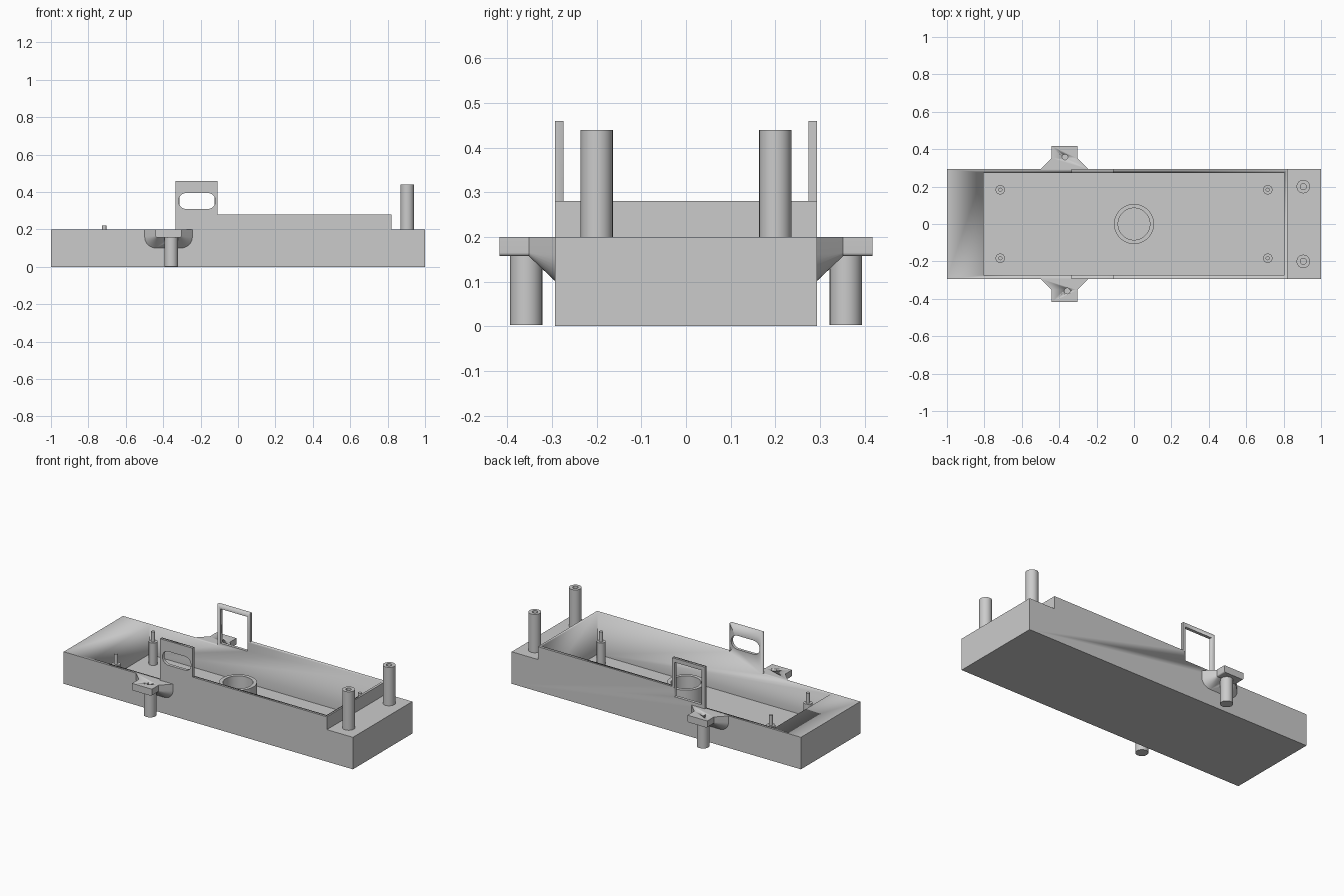
import bpy, bmesh, math
from mathutils import Vector

if "Cube" in bpy.data.objects:
    bpy.data.objects.remove(bpy.data.objects["Cube"])

grey = bpy.data.materials.new("light grey")
grey.diffuse_color = (0.6, 0.6, 0.6, 1)
grey.use_nodes = True
grey.node_tree.nodes["Principled BSDF"].inputs["Base Color"].default_value = grey.diffuse_color


def finish(bm, name):
    """Turn a bmesh into a named, smooth-by-angle object."""
    bmesh.ops.remove_doubles(bm, verts=bm.verts, dist=1e-5)
    bmesh.ops.recalc_face_normals(bm, faces=bm.faces)
    me = bpy.data.meshes.new(name)
    bm.to_mesh(me)
    bm.free()
    me.materials.append(grey)
    ob = bpy.data.objects.new(name, me)
    bpy.context.collection.objects.link(ob)
    bpy.ops.object.select_all(action='DESELECT')
    ob.select_set(True)
    bpy.context.view_layer.objects.active = ob
    bpy.ops.object.shade_smooth_by_angle(angle=math.radians(30))
    return ob


def loft(name, rings):
    """Skin a list of matching closed rings and cap both ends."""
    bm = bmesh.new()
    vs = [[bm.verts.new(p) for p in ring] for ring in rings]
    n = len(vs[0])
    for a, b in zip(vs, vs[1:]):
        for i in range(n):
            j = (i + 1) % n
            bm.faces.new((a[i], a[j], b[j], b[i]))
    bm.faces.new(vs[0])
    bm.faces.new(vs[-1])
    return finish(bm, name)


def extrude_y(name, xz, y0, y1):
    return loft(name, [[(x, y, z) for x, z in xz] for y in (y0, y1)])


def lathe(name, profile, x, y, n=32):
    """Revolve (radius, height) points about a vertical axis at x, y."""
    bm = bmesh.new()
    vs = [bm.verts.new((x + r, y, z)) for r, z in profile]
    es = [bm.edges.new(p) for p in zip(vs, vs[1:])]
    bmesh.ops.spin(bm, geom=vs + es, cent=(x, y, 0), axis=(0, 0, 1),
                   angle=math.tau, steps=n)
    bmesh.ops.dissolve_degenerate(bm, dist=1e-6, edges=bm.edges)
    return finish(bm, name)


def cut(ob, cutter):
    mod = ob.modifiers.new("cut", 'BOOLEAN')
    mod.operation, mod.solver, mod.object = 'DIFFERENCE', 'EXACT', cutter
    bpy.context.view_layer.objects.active = ob
    bpy.ops.object.modifier_apply(modifier=mod.name)
    bpy.data.objects.remove(cutter)


def rect(x0, x1, z0, z1):
    return [(x0, z0), (x1, z0), (x1, z1), (x0, z1)]


W = 0.293    # half depth of the case
IN = 0.274   # half depth of the cavity

# Case: side outline with raised rim and tabs, hollowed from above
outline = [(-1, 0), (1, 0), (1, 0.2), (0.82, 0.2), (0.82, 0.28), (-0.11, 0.28),
           (-0.11, 0.46), (-0.335, 0.46), (-0.335, 0.2), (-1, 0.2)]
case = extrude_y("case", outline, -W, W)
cut(case, extrude_y("cavity", rect(-0.805, 0.805, 0.02, 0.6), -IN, IN))

# Front tab slot and back tab window
slot = []
for cx, start in ((-0.163, -90), (-0.275, 90)):
    for i in range(17):
        a = math.radians(start + 180 * i / 16)
        slot.append((cx + 0.043 * math.cos(a), 0.352 + 0.043 * math.sin(a)))
cut(case, extrude_y("slot_cutter", slot, -0.4, -0.2))
cut(case, extrude_y("window_cutter", rect(-0.314, -0.125, 0.22, 0.435), 0.2, 0.4))

# Ring on the cavity floor
lathe("floor_ring", [(0.107, 0.018), (0.107, 0.165), (0.085, 0.165), (0.085, 0.018)],
      0, 0, 48)


def ear_section(x0, x1, z0, z1, r, y):
    """Rectangle with its two lower corners rounded."""
    pts = [(x1, y, z1), (x0, y, z1)]
    for cx, start in ((x0 + r, 180), (x1 - r, 270)):
        for i in range(9):
            a = math.radians(start + 90 * i / 8)
            pts.append((cx + r * math.cos(a), y, z0 + r + r * math.sin(a)))
    return pts


for s, side in ((-1, "front"), (1, "back")):
    # Tall hollow-topped posts on the right shelf
    lathe(side + "_tall_post", [(0, 0.195), (0.036, 0.195), (0.036, 0.44),
          (0.016, 0.44), (0.016, 0.3), (0, 0.3)], 0.905, s * 0.2)

    # Stepped locating pins in the cavity corners
    for x, end in ((-0.715, "left"), (0.715, "right")):
        lathe(f"{side}_{end}_pin", [(0, 0.018), (0.025, 0.018), (0.025, 0.16),
              (0.011, 0.16), (0.011, 0.222), (0, 0.222)], x, s * 0.183, 24)

    # Flared mounting ear with screw hole
    ear = loft(side + "_ear", [
        ear_section(-0.5, -0.243, 0.1, 0.2, 0.06, s * (W - 0.001)),
        ear_section(-0.44, -0.303, 0.157, 0.2, 0.008, s * 0.352),
        ear_section(-0.44, -0.303, 0.157, 0.2, 0.008, s * 0.418)])
    hx = -0.357 if s < 0 else -0.369
    cut(ear, lathe("hole_cutter", [(0, 0.05), (0.015, 0.05), (0.015, 0.3), (0, 0.3)],
                   hx, s * 0.358))

    # Leg under the ear, with the hole continued into it
    lathe(side + "_leg", [(0, 0.003), (0.036, 0.003), (0.036, 0.158),
          (0.015, 0.158), (0.015, 0.1), (0, 0.1)], hx, s * 0.358)
